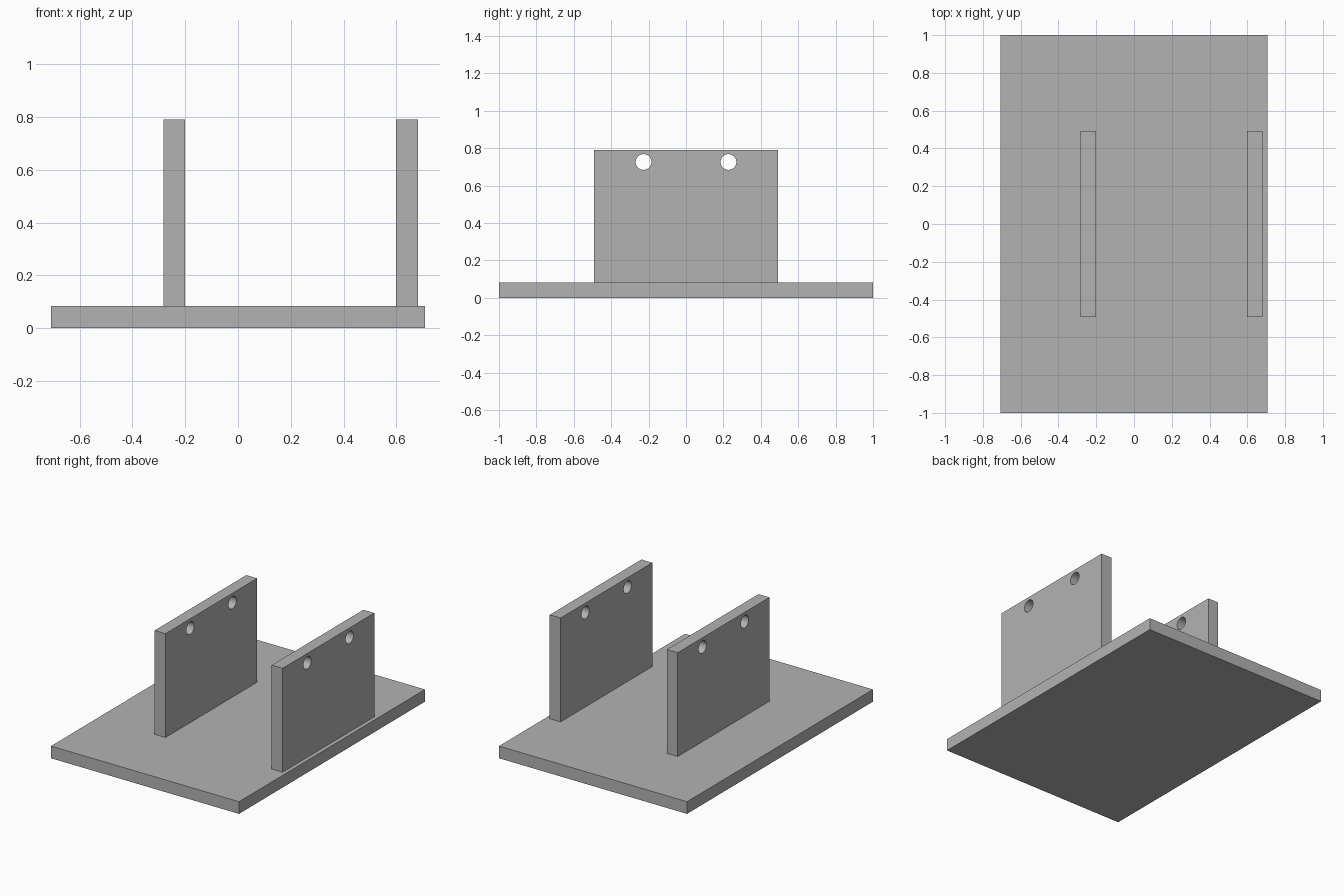
import bpy
import bmesh
import math
from mathutils import Matrix, Vector

cube = bpy.data.objects.get("Cube")
if cube:
    bpy.data.objects.remove(cube, do_unlink=True)

grey = bpy.data.materials.new("plain grey")
grey.use_nodes = True
COLOUR = (0.45, 0.45, 0.45, 1.0)
grey.diffuse_color = COLOUR
grey.node_tree.nodes["Principled BSDF"].inputs["Base Color"].default_value = COLOUR

BASE_TOP = 0.083
PLATE_TOP = 0.79
THICKNESS = 0.082


def add_object(name, bm):
    mesh = bpy.data.meshes.new(name)
    bm.to_mesh(mesh)
    bm.free()
    mesh.materials.append(grey)
    obj = bpy.data.objects.new(name, mesh)
    bpy.context.collection.objects.link(obj)
    return obj


def box(name, low, high):
    low, high = Vector(low), Vector(high)
    bm = bmesh.new()
    bmesh.ops.create_cube(bm, size=1)
    bmesh.ops.scale(bm, vec=high - low, verts=bm.verts)
    bmesh.ops.translate(bm, vec=(low + high) / 2, verts=bm.verts)
    return add_object(name, bm)


def drill(plate, x, y, z, radius):
    # Hidden cylinder that cuts a hole along x
    bm = bmesh.new()
    bmesh.ops.create_cone(bm, cap_ends=True, segments=48, radius1=radius,
                          radius2=radius, depth=THICKNESS * 3)
    bmesh.ops.rotate(bm, matrix=Matrix.Rotation(math.pi / 2, 3, "Y"), verts=bm.verts)
    bmesh.ops.translate(bm, vec=(x, y, z), verts=bm.verts)
    cutter = add_object(plate.name + "_hole_cutter", bm)
    cutter.hide_render = True
    cutter.hide_set(True)
    cut = plate.modifiers.new("hole", "BOOLEAN")
    cut.object = cutter
    cut.operation = "DIFFERENCE"
    cut.solver = "EXACT"


# Base board
box("base_board", (-0.708, -1, 0), (0.708, 1, BASE_TOP))

# Two upright plates, each with a pair of holes near its top edge
for name, x in (("right_upright", -0.242), ("left_upright", 0.64)):
    half = THICKNESS / 2
    plate = box(name, (x - half, -0.493, BASE_TOP), (x + half, 0.493, PLATE_TOP))
    for side in (-1, 1):
        drill(plate, x, side * 0.227, 0.726, 0.042)
    # Smooth hole walls, crisp edges
    bpy.ops.object.select_all(action="DESELECT")
    plate.select_set(True)
    bpy.context.view_layer.objects.active = plate
    for modifier in list(plate.modifiers):
        bpy.ops.object.modifier_apply(modifier=modifier.name)
    bpy.ops.object.shade_smooth_by_angle(angle=math.radians(30))
